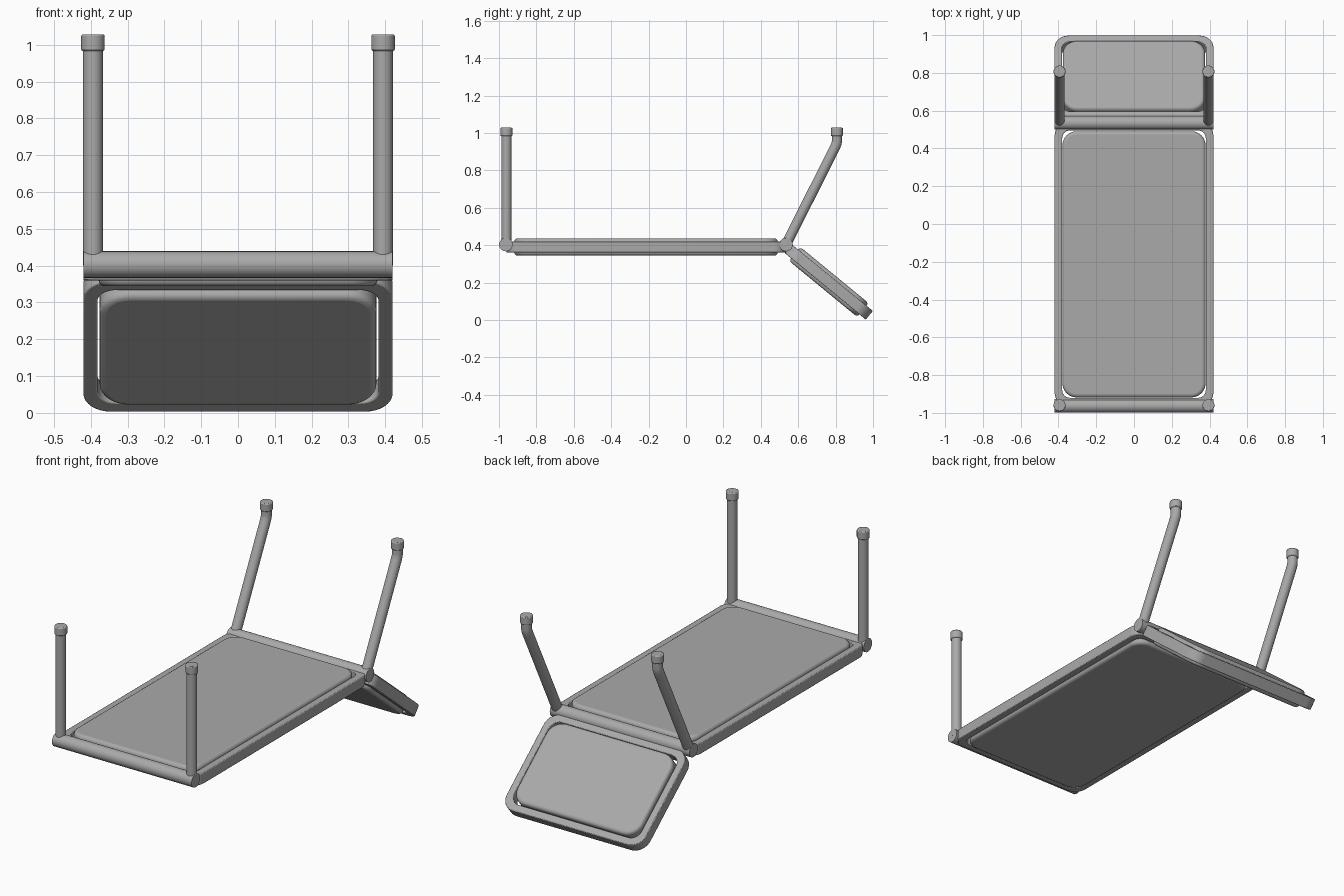
import bpy, bmesh
from math import cos, sin, pi, radians
from mathutils import Vector, Matrix

cube = bpy.data.objects.get("Cube")
if cube:
    bpy.data.objects.remove(cube, do_unlink=True)

grey = bpy.data.materials.new("plain grey")
grey.use_nodes = True
grey.diffuse_color = (0.4, 0.4, 0.4, 1)
grey.node_tree.nodes["Principled BSDF"].inputs["Base Color"].default_value = (0.4, 0.4, 0.4, 1)


def finish(bm, name, matrix=Matrix(), bevel=0.0, segments=2):
    """Turn a bmesh into a smooth-shaded object with an optional rounded edge."""
    bmesh.ops.recalc_face_normals(bm, faces=bm.faces)
    mesh = bpy.data.meshes.new(name)
    bm.to_mesh(mesh)
    bm.free()
    mesh.materials.append(grey)
    ob = bpy.data.objects.new(name, mesh)
    bpy.context.collection.objects.link(ob)
    ob.matrix_world = matrix
    if bevel:
        mod = ob.modifiers.new("rounded edge", "BEVEL")
        mod.width, mod.segments = bevel, segments
        mod.limit_method, mod.angle_limit = "ANGLE", radians(40)
    bpy.ops.object.select_all(action="DESELECT")
    ob.select_set(True)
    bpy.context.view_layer.objects.active = ob
    bpy.ops.object.shade_smooth_by_angle(angle=radians(35))
    return ob


def outline(half_x, y0, y1, radius, steps=8):
    """Rounded rectangle, counter-clockwise."""
    corners = [(half_x, y1), (-half_x, y1), (-half_x, y0), (half_x, y0)]
    mid = (y0 + y1) / 2
    pts = []
    for i, (x, y) in enumerate(corners):
        cx = x - radius if x > 0 else x + radius
        cy = y - radius if y > mid else y + radius
        for s in range(steps + 1):
            a = pi / 2 * (i + s / steps)
            pts.append((cx + radius * cos(a), cy + radius * sin(a)))
    return pts


def loop(bm, pts, z):
    return [bm.verts.new((x, y, z)) for x, y in pts]


def bridge(bm, a, b):
    for i in range(len(a)):
        j = (i + 1) % len(a)
        bm.faces.new((a[i], a[j], b[j], b[i]))


def frame(name, outer, inner, half_z, matrix):
    bm = bmesh.new()
    loops = [loop(bm, p, z) for p, z in
             ((outer, -half_z), (outer, half_z), (inner, half_z), (inner, -half_z))]
    for i in range(4):
        bridge(bm, loops[i], loops[(i + 1) % 4])
    return finish(bm, name, matrix, 0.004)


def pad(name, pts, half_z, matrix):
    bm = bmesh.new()
    low, high = loop(bm, pts, -half_z), loop(bm, pts, half_z)
    bridge(bm, low, high)
    bm.faces.new(low)
    bm.faces.new(high)
    return finish(bm, name, matrix, 0.018, 4)


def rod(name, start, end, radius, bevel=0.0):
    start, end = Vector(start), Vector(end)
    axis = end - start
    bm = bmesh.new()
    bmesh.ops.create_cone(bm, cap_ends=True, segments=32, radius1=radius,
                          radius2=radius, depth=axis.length)
    matrix = Matrix.Translation((start + end) / 2) @ axis.to_track_quat("Z", "Y").to_matrix().to_4x4()
    return finish(bm, name, matrix, bevel)


def tube(name, points, radius):
    """Swept tube in a plane of constant x, mitred at its bends."""
    pts = [Vector(p) for p in points]
    side = Vector((1, 0, 0))
    bm = bmesh.new()
    rings = []
    for i, p in enumerate(pts):
        before = (p - pts[max(i - 1, 0)]).normalized()
        after = (pts[min(i + 1, len(pts) - 1)] - p).normalized()
        across = (before + after).normalized().cross(side)
        rings.append([bm.verts.new(p + radius * (side * cos(a) + across * sin(a)))
                      for a in (2 * pi * k / 32 for k in range(32))])
    for a, b in zip(rings, rings[1:]):
        bridge(bm, a, b)
    bm.faces.new(rings[0])
    bm.faces.new(rings[-1])
    return finish(bm, name)


# Main panel: frame and cushion
level = Matrix.Translation((0, 0, 0.39))
frame("main_frame", outline(0.42, -0.96, 0.535, 0.065),
      outline(0.38, -0.92, 0.495, 0.04), 0.03, level)
pad("main_cushion", outline(0.379, -0.918, 0.491, 0.075), 0.046, level)

# Tilted end panel, hinged on the rear bar
tilt = Matrix.Translation((0.0, 0.98, 0.025)) @ Matrix.Rotation(radians(-39.4), 4, "X")
frame("tilted_frame", outline(0.42, -0.56, 0, 0.075),
      outline(0.382, -0.52, -0.04, 0.05), 0.03, tilt)
pad("tilted_cushion", outline(0.376, -0.517, -0.043, 0.08), 0.048, tilt)

# Cross bars
FRONT_Y, REAR_Y, BAR_Z = -0.963, 0.535, 0.403
for name, y in (("front_bar", FRONT_Y), ("rear_bar", REAR_Y)):
    rod(name, (-0.42, y, BAR_Z), (0.42, y, BAR_Z), 0.036)

# Legs with end caps
for side, x in (("left", 0.394), ("right", -0.394)):
    rod(f"{side}_front_leg", (x, -0.96, BAR_Z), (x, -0.96, 1.0), 0.027)
    tube(f"{side}_rear_leg", [(x, REAR_Y, BAR_Z), (x, 0.795, 0.92),
                              (x, 0.804, 0.94), (x, 0.807, 0.955), (x, 0.807, 1.0)], 0.027)
    for end, y in (("front", -0.96), ("rear", 0.807)):
        rod(f"{side}_{end}_cap", (x, y, 0.983), (x, y, 1.028), 0.032, 0.005)
